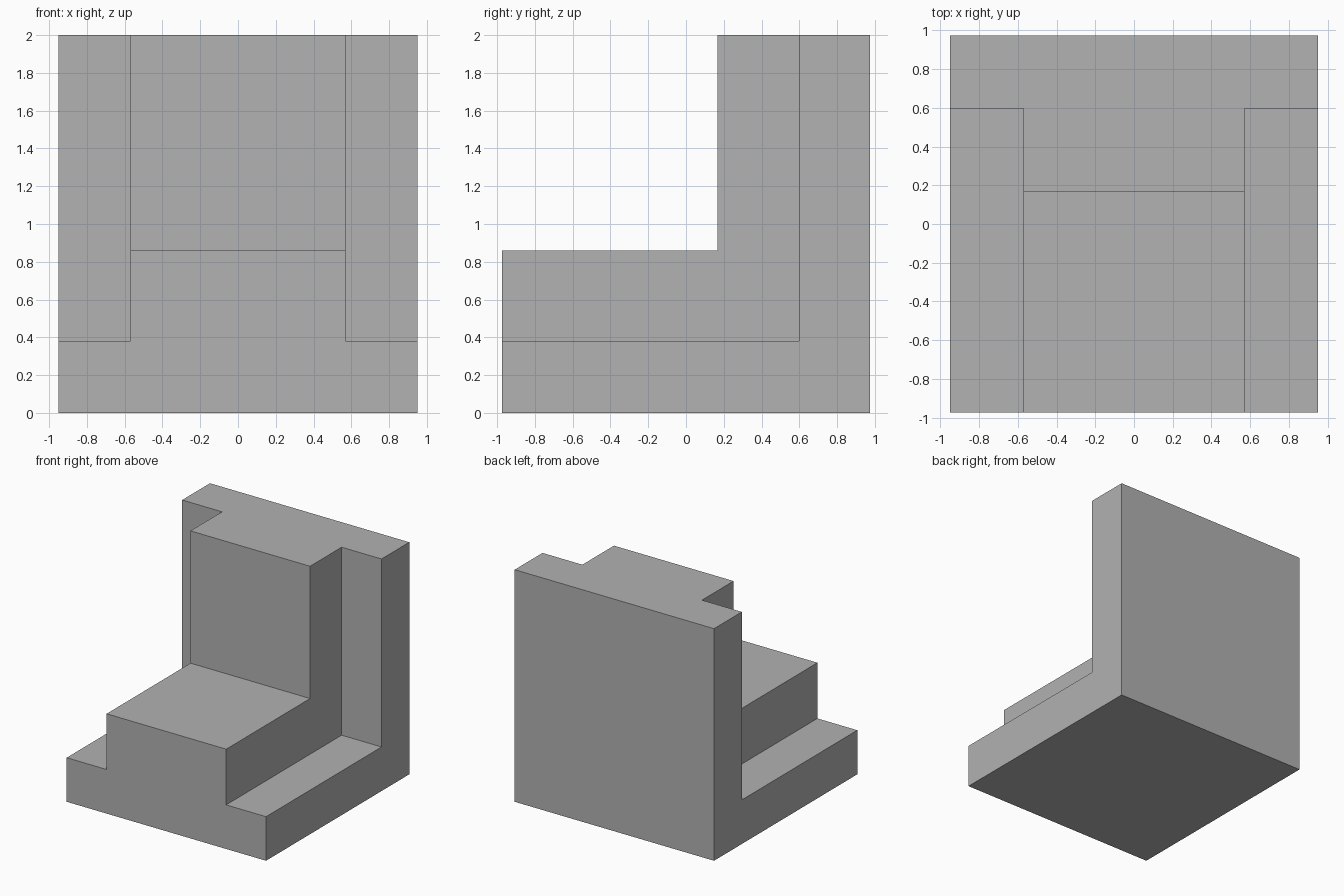
import bpy
import bmesh

cube = bpy.data.objects.get("Cube")
if cube:
    bpy.data.objects.remove(cube, do_unlink=True)

HALF_WIDTH, CORE_HALF = 0.95, 0.57
FRONT, BACK, TOP = -0.975, 0.975, 2.0
SEAT_Z, CORE_Y = 0.86, 0.167
FLANGE_Z, FLANGE_Y = 0.38, 0.597

grey = bpy.data.materials.new("plain grey")
grey.use_nodes = True
colour = (0.445, 0.445, 0.445, 1.0)
grey.diffuse_color = colour
grey.node_tree.nodes["Principled BSDF"].inputs["Base Color"].default_value = colour


def prism(name, profile, x0, x1):
    """Extrude a (y, z) profile along x."""
    bm = bmesh.new()
    face = bm.faces.new([bm.verts.new((x0, y, z)) for y, z in profile])
    ext = bmesh.ops.extrude_face_region(bm, geom=[face])
    moved = [v for v in ext["geom"] if isinstance(v, bmesh.types.BMVert)]
    bmesh.ops.translate(bm, verts=moved, vec=(x1 - x0, 0, 0))
    bmesh.ops.recalc_face_normals(bm, faces=bm.faces)
    mesh = bpy.data.meshes.new(name)
    bm.to_mesh(mesh)
    bm.free()
    mesh.materials.append(grey)
    obj = bpy.data.objects.new(name, mesh)
    bpy.context.collection.objects.link(obj)
    return obj


# Thick L-shaped bracket at full width
bracket = prism("stepped_bracket", [
    (FRONT, 0), (BACK, 0), (BACK, TOP),
    (CORE_Y, TOP), (CORE_Y, SEAT_Z), (FRONT, SEAT_Z)],
    -HALF_WIDTH, HALF_WIDTH)

# Cut both sides back to thin base and back flanges
for side, name in ((-1, "right_side_cutter"), (1, "left_side_cutter")):
    x0, x1 = sorted((side * CORE_HALF, side * (HALF_WIDTH + 0.2)))
    cutter = prism(name, [
        (FRONT - 0.2, FLANGE_Z), (FLANGE_Y, FLANGE_Z),
        (FLANGE_Y, TOP + 0.2), (FRONT - 0.2, TOP + 0.2)], x0, x1)
    cutter.hide_render = True
    cut = bracket.modifiers.new(name, 'BOOLEAN')
    cut.operation = 'DIFFERENCE'
    cut.solver = 'EXACT'
    cut.object = cutter
    bpy.context.view_layer.objects.active = bracket
    bpy.ops.object.modifier_apply(modifier=cut.name)
    bpy.data.objects.remove(cutter, do_unlink=True)
